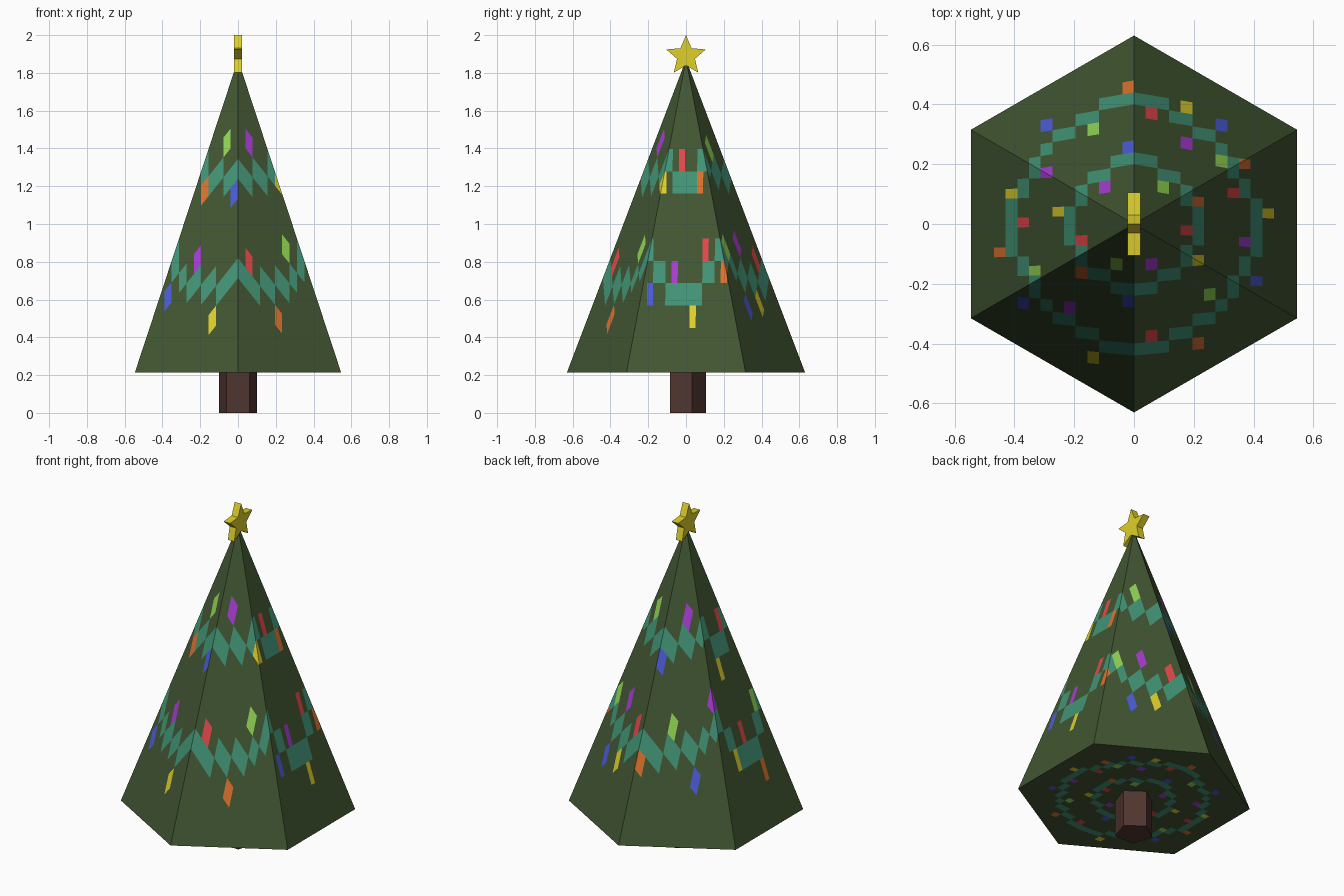
import bpy, bmesh, math
from mathutils import Vector, Matrix

if "Cube" in bpy.data.objects:
    bpy.data.objects.remove(bpy.data.objects["Cube"])


def srgb(*c):
    return [(v / 255 / 12.92 if v <= 10 else ((v / 255 + 0.055) / 1.055) ** 2.4) for v in c] + [1]


def material(name, *rgb):
    m = bpy.data.materials.new(name)
    m.diffuse_color = srgb(*rgb)
    m.use_nodes = True
    m.node_tree.nodes["Principled BSDF"].inputs["Base Color"].default_value = m.diffuse_color
    return m


def make_object(name, bm, mats):
    bmesh.ops.recalc_face_normals(bm, faces=bm.faces)
    me = bpy.data.meshes.new(name)
    bm.to_mesh(me)
    bm.free()
    for m in mats:
        me.materials.append(m)
    ob = bpy.data.objects.new(name, me)
    bpy.context.collection.objects.link(ob)
    return ob


green = material("tree green", 66, 86, 50)
teal = material("garland teal", 66, 148, 118)
red = material("bauble red", 228, 72, 74)
orange = material("bauble orange", 222, 114, 44)
yellow = material("star yellow", 224, 208, 42)
lime = material("bauble lime", 146, 214, 84)
blue = material("bauble blue", 76, 92, 218)
purple = material("bauble purple", 168, 60, 212)
brown = material("trunk brown", 80, 53, 47)
TREE_MATS = [green, teal, red, orange, yellow, lime, blue, purple]

# Baubles as (column, row) cells of the pattern seen from above
BAUBLES = {
    2: [(1, 9), (8, 3), (-10, 0), (4, -1), (-5, -2), (1, -10)],
    3: [(-1, 11), (9, 6), (5, 2), (-12, -3), (-5, -5), (5, -11)],
    4: [(4, 10), (-11, 3), (-7, 1), (11, 1), (5, -4), (-4, -12)],
    5: [(-4, 8), (7, 6), (2, 3), (-2, -4), (-9, -5), (6, -7)],
    6: [(7, 9), (-8, 9), (-1, 6), (10, -6), (-1, -7), (-10, -8)],
    7: [(4, 7), (-8, 5), (-3, 3), (9, -2), (1, -4), (-6, -8)],
}
CELL_COLOUR = {cell: k for k, cells in BAUBLES.items() for cell in cells}


def cell_material(i, j):
    if (i, j) in CELL_COLOUR:
        return CELL_COLOUR[(i, j)]
    r = math.hypot(i + 0.5, j + 0.5)
    return 1 if 5.1 < r < 5.8 or 10 < r < 10.9 else 0   # two garland rings


# Tree: six-sided cone, each side cut into pattern cells
R, BASE, APEX, COL = 0.63, 0.215, 1.87, 0.039
AP = R * math.cos(math.pi / 6)
ROW_AT_CORNER = [10.2, 15.75, 10.2, -9.2, -15.75, -9.2]   # pattern row at each corner
corners = [Vector((R * math.cos(a), R * math.sin(a), 0))
           for a in (math.radians(30 + 60 * k) for k in range(6))]

tree = bmesh.new()
for k in range(6):
    a, b = corners[k], corners[(k + 1) % 6]
    rows = Vector((ROW_AT_CORNER[k], ROW_AT_CORNER[(k + 1) % 6]))
    grad = Matrix((a.xy, b.xy)).inverted() @ rows          # row = grad . (x, y)
    out = (a + b).normalized()
    side = bmesh.new()
    side.faces.new([side.verts.new(p) for p in ((0, 0, 0), a, b)])

    def cut(co, no):
        bmesh.ops.bisect_plane(side, geom=side.verts[:] + side.edges[:] + side.faces[:],
                               dist=1e-6, plane_co=co, plane_no=no)

    for i in range(-13, 14):
        cut((i * COL, 0, 0), (1, 0, 0))
    g3 = Vector((grad.x, grad.y, 0))
    for j in range(-15, 16):
        cut(g3 * (j / g3.length_squared), g3.normalized())

    # Lift the cells onto the cone and repeat the pattern on the underside
    for f in side.faces:
        c = f.calc_center_median()
        mat = cell_material(math.floor(c.x / COL), math.floor(grad.dot(c.xy)))
        pts = [v.co.copy() for v in f.verts]
        top = [(p.x, p.y, APEX - (APEX - BASE) * p.dot(out) / AP) for p in pts]
        under = [(p.x, p.y, BASE) for p in reversed(pts)]
        for ring in (top, under):
            tree.faces.new([tree.verts.new(p) for p in ring]).material_index = mat
    side.free()
bmesh.ops.remove_doubles(tree, verts=tree.verts, dist=1e-5)
make_object("tree_cone", tree, TREE_MATS)


# Prism from a closed outline, swept along a vector
def prism(name, outline, sweep, mat):
    bm = bmesh.new()
    face = bm.faces.new([bm.verts.new(p) for p in outline])
    ext = bmesh.ops.extrude_face_region(bm, geom=[face], use_keep_orig=True)
    moved = [v for v in ext["geom"] if isinstance(v, bmesh.types.BMVert)]
    bmesh.ops.translate(bm, verts=moved, vec=sweep)
    return make_object(name, bm, [mat])


# Trunk: five-sided post with a corner at the back
prism("trunk", [(0.105 * math.cos(t), 0.105 * math.sin(t), 0)
                for t in (math.pi / 2 + math.tau * n / 5 for n in range(5))],
      (0, 0, BASE + 0.01), brown)

# Star: five points, facing left and right
star = []
for n in range(10):
    t, r = math.pi / 2 + math.pi * n / 5, (0.11, 0.05)[n % 2]
    star.append((-0.021, r * math.cos(t), 1.89 + r * math.sin(t)))
prism("star", star, (0.042, 0, 0), yellow)
